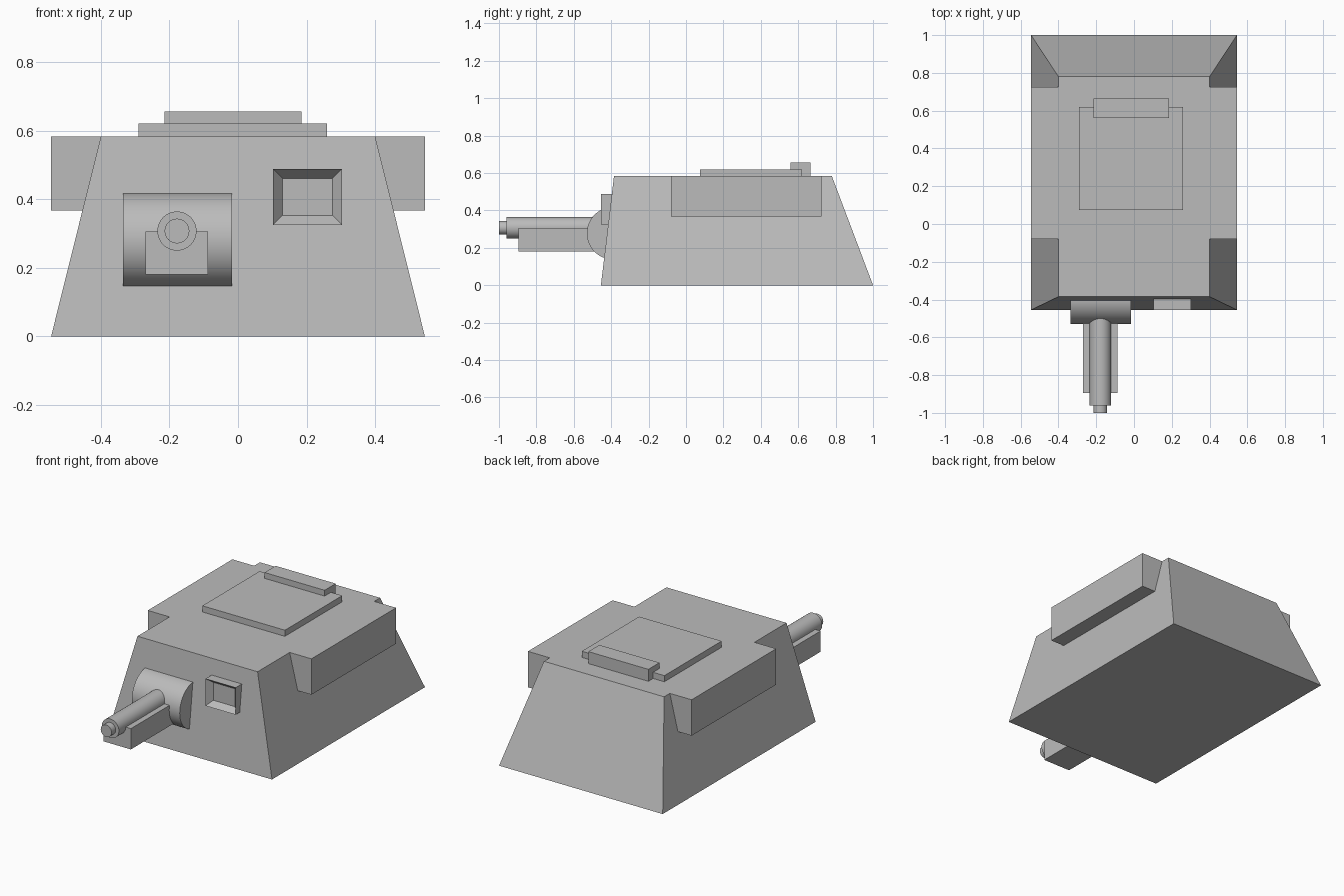
import bpy, bmesh, math
from mathutils import Matrix, Vector

cube = bpy.data.objects.get("Cube")
if cube:
    bpy.data.objects.remove(cube, do_unlink=True)

grey = bpy.data.materials.new("plain grey")
grey.use_nodes = True
GREY = (0.5, 0.5, 0.5, 1)
grey.diffuse_color = GREY
grey.node_tree.nodes["Principled BSDF"].inputs["Base Color"].default_value = GREY


def finish(bm, name):
    bmesh.ops.recalc_face_normals(bm, faces=bm.faces)
    mesh = bpy.data.meshes.new(name)
    bm.to_mesh(mesh)
    bm.free()
    mesh.materials.append(grey)
    ob = bpy.data.objects.new(name, mesh)
    bpy.context.collection.objects.link(ob)
    return ob


def box_mesh(x, y, z):
    """Box spanning the given (low, high) ranges."""
    bm = bmesh.new()
    bmesh.ops.create_cube(bm, size=1)
    for v in bm.verts:
        v.co = Vector([(r[0] + r[1]) / 2 + c * (r[1] - r[0]) for r, c in zip((x, y, z), v.co)])
    return bm


def box(name, x, y, z):
    return finish(box_mesh(x, y, z), name)


def cylinder(name, radius, start, end, segments=48):
    start, end = Vector(start), Vector(end)
    axis = end - start
    turn = axis.to_track_quat('Z', 'Y').to_matrix().to_4x4()
    bm = bmesh.new()
    bmesh.ops.create_cone(bm, cap_ends=True, segments=segments, radius1=radius, radius2=radius,
                          depth=axis.length, matrix=Matrix.Translation((start + end) / 2) @ turn)
    ob = finish(bm, name)
    bpy.ops.object.select_all(action='DESELECT')
    bpy.context.view_layer.objects.active = ob
    ob.select_set(True)
    bpy.ops.object.shade_smooth_by_angle(angle=math.radians(35))
    return ob


# Sloped hull: a box whose top is drawn in
TOP = 0.583
bm = box_mesh((-0.545, 0.545), (-0.455, 1.0), (0, TOP))
for v in bm.verts:
    if v.co.z > 0.1:
        v.co.x *= 0.4 / 0.545
        v.co.y = 0.78 if v.co.y > 0 else -0.385
finish(bm, "hull")

# Side sponsons, flush with the roof
for side, name in ((1, "left_sponson"), (-1, "right_sponson")):
    box(name, sorted((side * 0.38, side * 0.545)), (-0.08, 0.725), (0.367, TOP))

# Roof hatch and its hinge bar
box("roof_hatch", (-0.29, 0.26), (0.075, 0.62), (TOP - 0.01, 0.62))
box("hatch_hinge", (-0.215, 0.185), (0.56, 0.665), (TOP - 0.01, 0.655))

# Gun mantlet, barrel, muzzle and cradle
GUN_X, GUN_Z = -0.178, 0.307
cylinder("mantlet", 0.14, (-0.335, -0.39, 0.278), (-0.017, -0.39, 0.278), 64)
cylinder("barrel", 0.057, (GUN_X, -0.4, GUN_Z), (GUN_X, -0.96, GUN_Z))
cylinder("muzzle", 0.036, (GUN_X, -0.95, GUN_Z), (GUN_X, -1.0, GUN_Z))
box("gun_cradle", (-0.27, -0.087), (-0.895, -0.42), (0.18, 0.305))

# Sight housing with a recessed window
bm = box_mesh((0.102, 0.303), (-0.455, -0.385), (0.325, 0.488))
bm.normal_update()
front = [f for f in bm.faces if f.normal.y < -0.9]
bmesh.ops.inset_region(bm, faces=front, thickness=0.039)
for v in front[0].verts:
    v.co.y += 0.035
finish(bm, "sight_housing")
